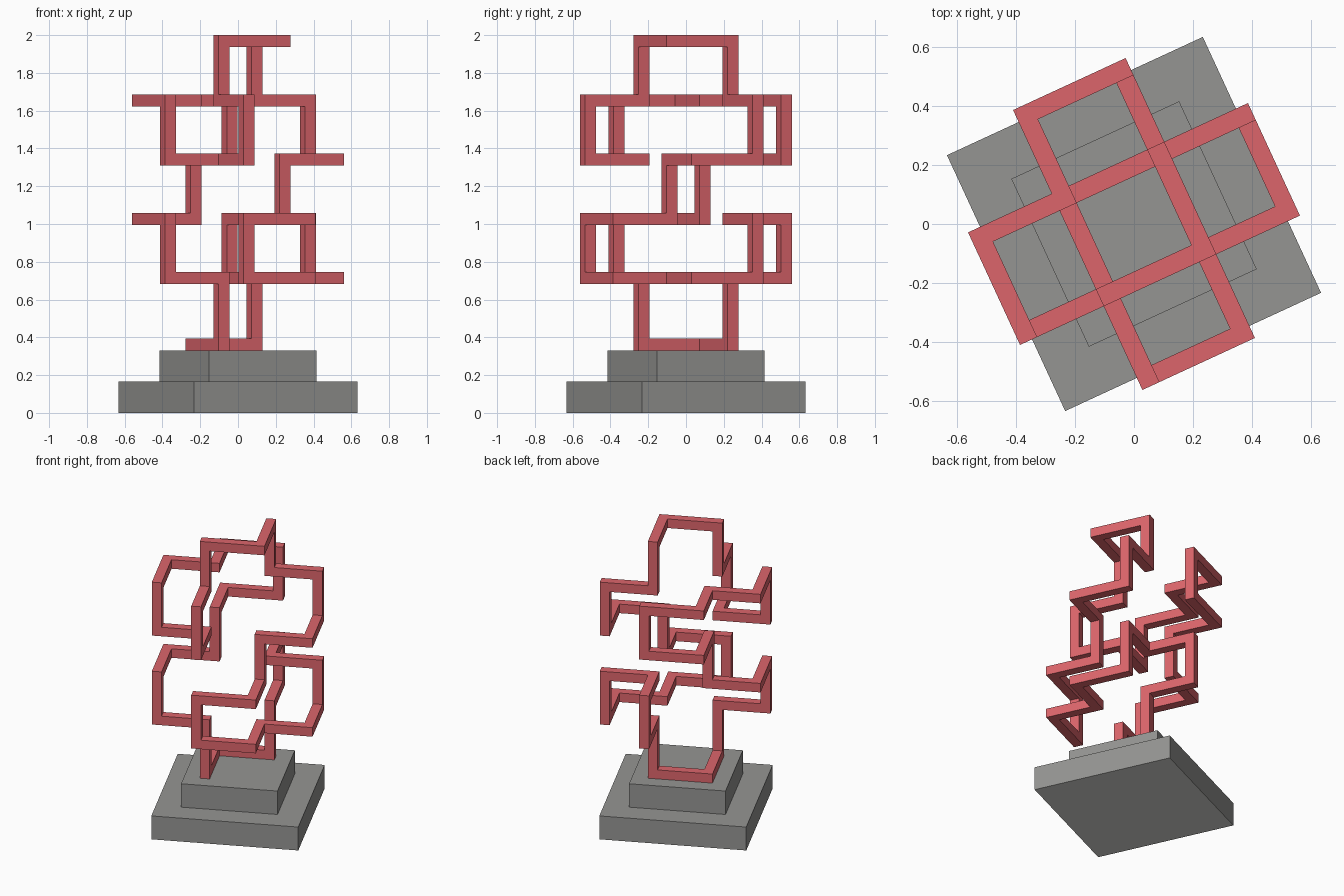
import bpy, bmesh, math
from mathutils import Vector, Matrix

if "Cube" in bpy.data.objects:
    bpy.data.objects.remove(bpy.data.objects["Cube"])

TURN = Matrix.Rotation(math.radians(24.8), 4, 'Z')
HALF = 0.0318                                   # half thickness of the bar
PLAN = {1: 0.178, 2: 0.49}                      # lattice distances from the axis
LEVELS = [0.362, 0.715, 1.027, 1.342, 1.655, 1.968]


def material(name, rgb):
    m = bpy.data.materials.new(name)
    m.diffuse_color = (*rgb, 1)
    m.use_nodes = True
    m.node_tree.nodes["Principled BSDF"].inputs["Base Color"].default_value = m.diffuse_color
    return m


def add_object(name, bm, *mats):
    bmesh.ops.recalc_face_normals(bm, faces=bm.faces)
    bm.transform(TURN)
    me = bpy.data.meshes.new(name)
    bm.to_mesh(me)
    bm.free()
    for m in mats:
        me.materials.append(m)
    ob = bpy.data.objects.new(name, me)
    bpy.context.collection.objects.link(ob)
    return ob


red = material("red metal", (0.72, 0.13, 0.148))
grey = material("grey stone", (0.30, 0.30, 0.29))
pale = material("pale underside", (0.68, 0.68, 0.65))


# Stepped plinth, with a paler underside where it meets the ground
def slab(name, half, z0, z1):
    bm = bmesh.new()
    bmesh.ops.create_cube(bm, size=1, matrix=Matrix.Translation((0, 0, (z0 + z1) / 2))
                          @ Matrix.Diagonal((2 * half, 2 * half, z1 - z0, 1)))
    for f in bm.faces:
        f.material_index = int(f.calc_center_median().z < 0.01)
    add_object(name, bm, grey, pale)


slab("plinth_lower_step", 0.477, 0, 0.165)
slab("plinth_upper_step", 0.313, 0.165, 0.33)

# Half of the closed lattice path (x line, y line, level); the rest is its inversion
half_path = [(-1, -1, 0), (-1, 1, 0), (1, 1, 0), (1, 1, 1), (1, 2, 1), (1, 2, 2), (1, 1, 2),
             (2, 1, 2), (2, 1, 1), (2, -1, 1), (1, -1, 1), (1, -2, 1), (-1, -2, 1),
             (-1, -2, 2), (1, -2, 2), (1, -1, 2), (1, -1, 3), (2, -1, 3), (2, 1, 3),
             (2, 1, 4), (1, 1, 4)]
path = half_path + [(-i, -j, 5 - k) for i, j, k in half_path]


def place(i, j, k):
    return Vector((math.copysign(PLAN[abs(i)], i), math.copysign(PLAN[abs(j)], j), LEVELS[k]))


pts = [place(*p) for p in path]
n = len(pts)
dirs = [(pts[(a + 1) % n] - pts[a]).normalized() for a in range(n)]

# Folded bar: a square section swept round the path with mitred corners
bm = bmesh.new()
side = Vector((1, 0, 0))                        # the last run of the path is vertical
up = dirs[-1].cross(side)
start = [HALF * (a * side + b * up) for a, b in ((1, 1), (-1, 1), (-1, -1), (1, -1))]
section, rings = start, []
for a in range(n):
    d1, d2 = dirs[a - 1], dirs[a]
    mitre = [o - d1 * o.dot(d2) for o in section]
    rings.append([bm.verts.new(pts[a] + o) for o in mitre])
    section = [o - d2 * o.dot(d2) for o in mitre]

# Close the loop, matching any quarter turn picked up on the way
shift = min(range(4), key=lambda s: sum((section[q] - start[(q + s) % 4]).length for q in range(4)))
rings.append([rings[0][(q + shift) % 4] for q in range(4)])
for r0, r1 in zip(rings, rings[1:]):
    for q in range(4):
        p = (q + 1) % 4
        bm.faces.new((r0[q], r0[p], r1[p], r1[q]))
add_object("folded_bar_loop", bm, red)
